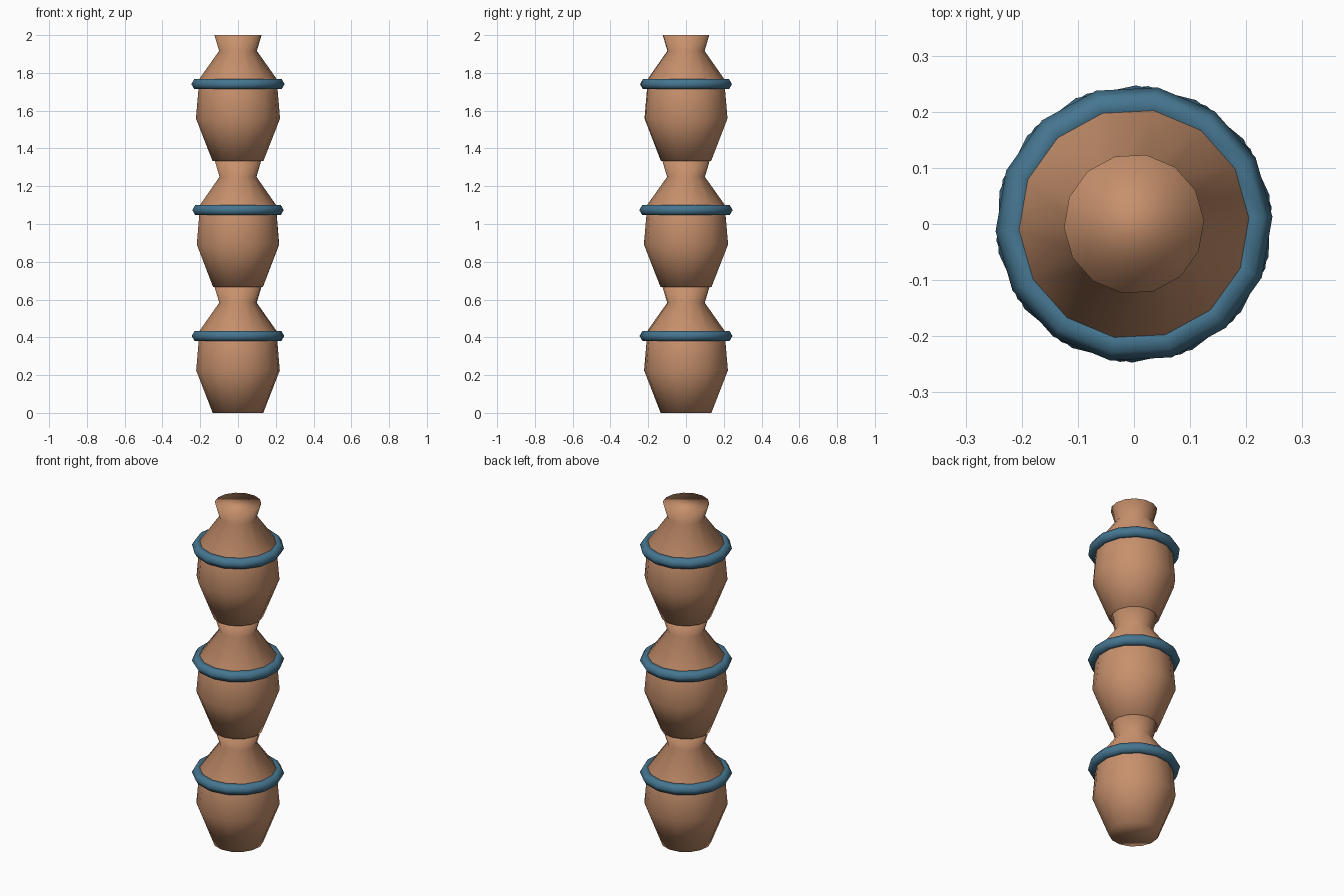
import bpy
import bmesh
from math import cos, sin, pi, radians

cube = bpy.data.objects.get("Cube")
if cube:
    bpy.data.objects.remove(cube, do_unlink=True)

SIDES = 14
LEVEL = 2 / 3
# radius, height of one vase from foot to mouth
PROFILE = [(0.135, 0), (0.223, 0.225), (0.205, 0.435), (0.1, 0.583), (0.125, LEVEL)]


def material(name, color):
    mat = bpy.data.materials.new(name)
    mat.use_nodes = True
    mat.diffuse_color = color
    mat.node_tree.nodes["Principled BSDF"].inputs["Base Color"].default_value = color
    return mat


def circle(bm, radius, z):
    return [bm.verts.new((radius * cos(2 * pi * i / SIDES),
                          radius * sin(2 * pi * i / SIDES), z)) for i in range(SIDES)]


def bridge(bm, low, high):
    for i in range(SIDES):
        j = (i + 1) % SIDES
        bm.faces.new((low[i], low[j], high[j], high[i]))


def finish(bm, name, mat, z, turn):
    bmesh.ops.recalc_face_normals(bm, faces=bm.faces)
    for face in bm.faces:
        face.smooth = True
    mesh = bpy.data.meshes.new(name)
    bm.to_mesh(mesh)
    bm.free()
    mesh.materials.append(mat)
    obj = bpy.data.objects.new(name, mesh)
    obj.location.z = z
    obj.rotation_euler.z = turn
    bpy.context.collection.objects.link(obj)


def vase(name, mat, z, turn):
    bm = bmesh.new()
    loops = [circle(bm, r, h) for r, h in PROFILE]
    for low, high in zip(loops, loops[1:]):
        bridge(bm, low, high)
    bm.faces.new(loops[0])
    bm.faces.new(loops[-1])
    finish(bm, name, mat, z, turn)


def ring(name, mat, z, turn, major=0.216, minor=0.031, sections=6):
    bm = bmesh.new()
    loops = [circle(bm, major + minor * cos(2 * pi * k / sections),
                    minor * sin(2 * pi * k / sections)) for k in range(sections)]
    for k in range(sections):
        bridge(bm, loops[k], loops[(k + 1) % sections])
    finish(bm, name, mat, z, turn)


clay = material("clay", (0.57, 0.28, 0.15, 1))
blue = material("blue glaze", (0.06, 0.18, 0.28, 1))

# Stack of three vases, each turned slightly and banded with a ring
for level, (label, angle) in enumerate((("lower", 7), ("middle", 12), ("upper", 3))):
    base = level * LEVEL
    vase(label + "_vase", clay, base, radians(angle))
    ring(label + "_ring", blue, base + 0.407, radians(angle))
